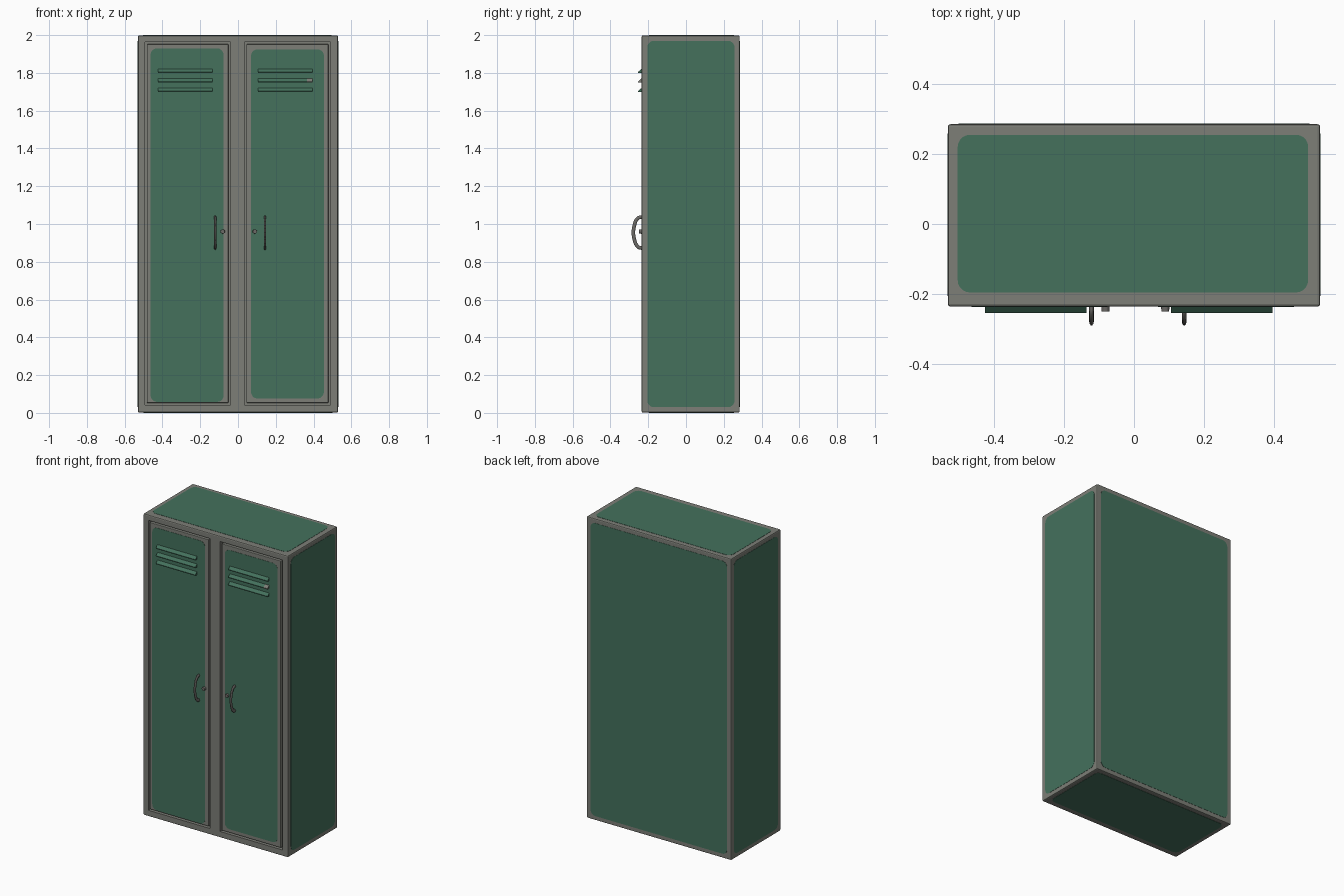
import bpy, bmesh, math
from mathutils import Vector, Matrix

if "Cube" in bpy.data.objects:
    bpy.data.objects.remove(bpy.data.objects["Cube"])

def mat(name, c):
    m = bpy.data.materials.new(name)
    m.diffuse_color = (*c, 1)
    m.use_nodes = True
    m.node_tree.nodes["Principled BSDF"].inputs["Base Color"].default_value = m.diffuse_color
    return m

GREEN = mat("green_paint", (0.058, 0.165, 0.108))
GREY = mat("worn_grey_metal", (0.205, 0.21, 0.185))
DARK = mat("dark_handle_metal", (0.15, 0.145, 0.135))

def finish(name, bm, *mats):
    bmesh.ops.recalc_face_normals(bm, faces=bm.faces)
    me = bpy.data.meshes.new(name)
    bm.to_mesh(me)
    bm.free()
    ob = bpy.data.objects.new(name, me)
    bpy.context.collection.objects.link(ob)
    for m in mats:
        me.materials.append(m)
    return ob

def box(name, lo, hi, m, bevel=0):
    lo, hi = Vector(lo), Vector(hi)
    bm = bmesh.new()
    bmesh.ops.create_cube(bm, size=1, matrix=Matrix.Translation((lo + hi) / 2) @ Matrix.Diagonal((*(hi - lo), 1)))
    if bevel:
        bmesh.ops.bevel(bm, geom=bm.edges[:], offset=bevel, segments=2, affect='EDGES', profile=0.5)
    return finish(name, bm, m)

def panel(name, axis, pos, sign, a, b, r=0.035, t=0.0015):
    """Thin rounded painted plate; a and b are ranges on the two other axes."""
    bm = bmesh.new()
    others = [i for i in range(3) if i != axis]
    verts = []
    for k, (u, v) in enumerate([(a[1] - r, b[1] - r), (a[0] + r, b[1] - r), (a[0] + r, b[0] + r), (a[1] - r, b[0] + r)]):
        for s in range(6):
            ang = math.pi / 2 * (k + s / 5)
            p = [0, 0, 0]
            p[axis] = pos - sign * 0.001
            p[others[0]] = u + r * math.cos(ang)
            p[others[1]] = v + r * math.sin(ang)
            verts.append(bm.verts.new(p))
    f = bm.faces.new(verts)
    ext = bmesh.ops.extrude_face_region(bm, geom=[f])
    d = Vector((0, 0, 0))
    d[axis] = sign * (t + 0.001)
    bmesh.ops.translate(bm, vec=d, verts=[g for g in ext['geom'] if isinstance(g, bmesh.types.BMVert)])
    return finish(name, bm, GREEN)

X, YF, YB, Z0, Z1 = 0.53, -0.235, 0.284, 0.0015, 1.9985

# cabinet body with two door pockets
body = box("cabinet_body", (-X, YF, Z0), (X, YB, Z1), GREY, 0.007)
doors = {"left": (-0.493, -0.04), "right": (0.034, 0.489)}
for side, (x0, x1) in doors.items():
    cut = box("pocket_cutter_" + side, (x0, YF - 0.05, 0.042), (x1, YF + 0.025, 1.963), GREY)
    cut.hide_render = True
    mod = body.modifiers.new("pocket_" + side, 'BOOLEAN')
    mod.object = cut
    mod.solver = 'EXACT'
bpy.context.view_layer.objects.active = body
for mod in list(body.modifiers):
    bpy.ops.object.modifier_apply(modifier=mod.name)
for ob in [o for o in bpy.data.objects if "cutter" in o.name]:
    bpy.data.objects.remove(ob)

# painted panels on the body
panel("right_side_paint", 0, X, 1, (-0.205, 0.257), (0.03, 1.97))
panel("left_side_paint", 0, -X, -1, (-0.205, 0.257), (0.03, 1.97))
panel("back_paint", 1, YB, 1, (-0.5, 0.5), (0.03, 1.97))
panel("top_paint", 2, Z1, 1, (-0.502, 0.496), (-0.195, 0.254))
panel("bottom_paint", 2, Z0, -1, (-0.5, 0.5), (-0.195, 0.254))

def louver(name, x0, x1, z, m):
    """Wedge slat, deepest at its lower edge."""
    bm = bmesh.new()
    prof = [(YF + 0.003, z + 0.014), (YF - 0.019, z - 0.006), (YF - 0.019, z - 0.011), (YF + 0.003, z - 0.011)]
    f = bm.faces.new([bm.verts.new((x0, y, zz)) for y, zz in prof])
    ext = bmesh.ops.extrude_face_region(bm, geom=[f])
    bmesh.ops.translate(bm, vec=(x1 - x0, 0, 0), verts=[g for g in ext['geom'] if isinstance(g, bmesh.types.BMVert)])
    return finish(name, bm, m)

def handle(name, x):
    """Curved pull with a flattened round section."""
    cu = bpy.data.curves.new(name, 'CURVE')
    cu.dimensions = '3D'
    cu.bevel_depth = 0.010
    cu.bevel_resolution = 3
    cu.use_fill_caps = True
    sp = cu.splines.new('BEZIER')
    pts = [(-0.23, 1.036), (-0.252, 1.032), (-0.274, 0.99), (-0.274, 0.92), (-0.252, 0.878), (-0.23, 0.872)]
    sp.bezier_points.add(len(pts) - 1)
    for bp, (y, z) in zip(sp.bezier_points, pts):
        bp.co = (0, y, z)
        bp.handle_left_type = bp.handle_right_type = 'AUTO'
    ob = bpy.data.objects.new(name, cu)
    bpy.context.collection.objects.link(ob)
    ob.location.x = x
    ob.scale.x = 0.65
    cu.materials.append(DARK)

paint = {"left": ((-0.463, -0.076), (0.058, 1.93)), "right": ((0.069, 0.455), (0.076, 1.925))}
vents = {"left": (-0.424, -0.135), "right": (0.106, 0.394)}
pulls = {"left": (-0.121, -0.081), "right": (0.143, 0.089)}
for side, (x0, x1) in doors.items():
    # door leaf, leaving a narrow gap all round
    g = 0.011
    box(side + "_door", (x0 + g, YF, 0.042 + g), (x1 - g, YF + 0.03, 1.963 - g), GREY, 0.003)
    panel(side + "_door_paint", 1, YF, -1, *paint[side])
    # vents
    v0, v1 = vents[side]
    for i in range(3):
        worn = side == "right" and i == 1
        louver(f"{side}_vent_{i}", v0, v1 - (0.03 if worn else 0), 1.709 + 0.051 * i, GREEN)
        if worn:
            louver("right_vent_worn_tip", v1 - 0.03, v1, 1.709 + 0.051 * i, GREY)
    # pull handle and lock
    hx, kx = pulls[side]
    handle(side + "_handle", hx)
    bm = bmesh.new()
    bmesh.ops.create_cone(bm, cap_ends=True, segments=16, radius1=0.012, radius2=0.011, depth=0.016,
                          matrix=Matrix.Translation((kx, YF - 0.006, 0.96)) @ Matrix.Rotation(math.pi / 2, 4, 'X'))
    finish(side + "_lock", bm, DARK)
